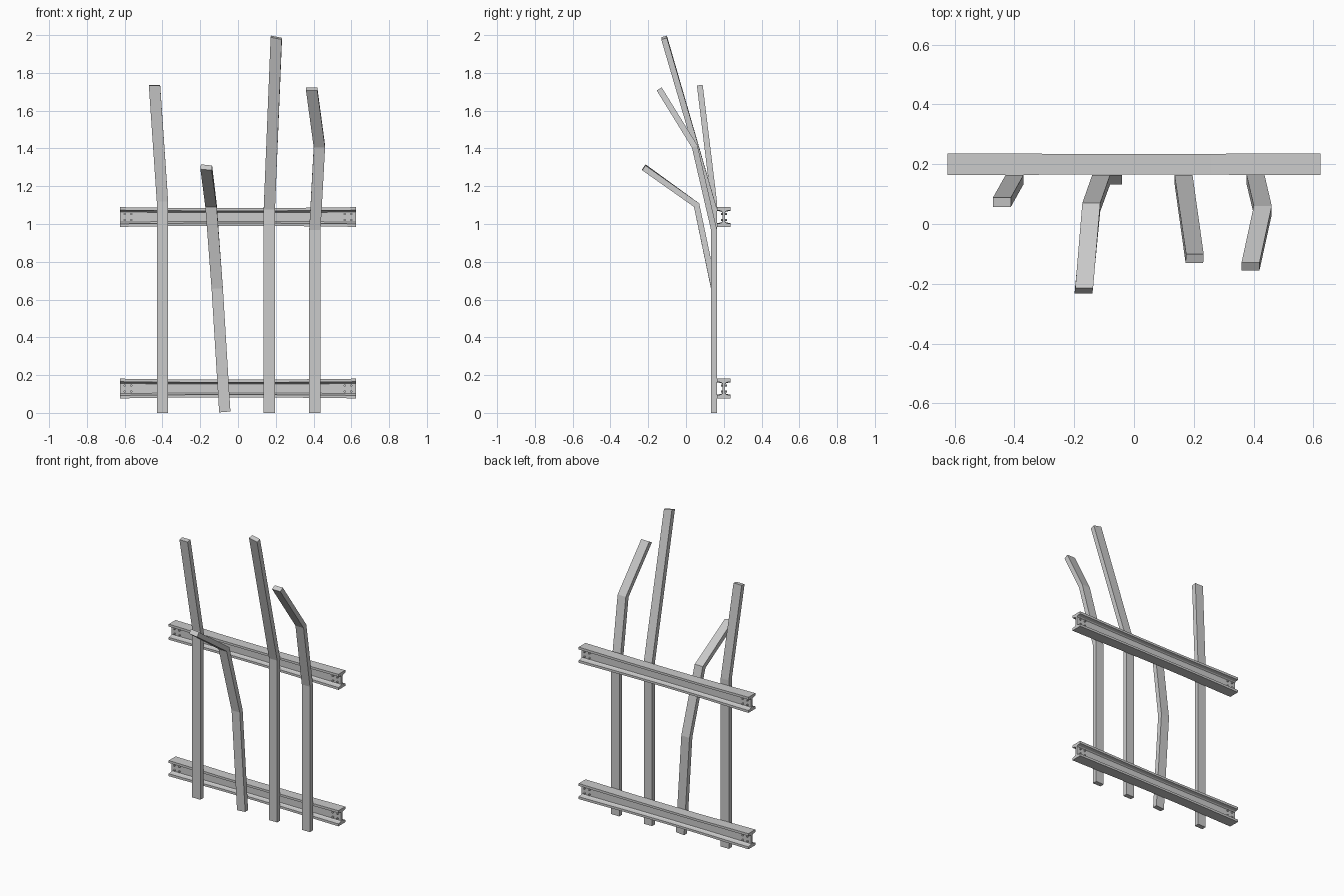
import bpy, bmesh, math
from mathutils import Vector

if "Cube" in bpy.data.objects:
    bpy.data.objects.remove(bpy.data.objects["Cube"])


def loft(name, rings):
    """Skin a list of equal-length point rings and cap both ends."""
    bm = bmesh.new()
    loops = [[bm.verts.new(p) for p in ring] for ring in rings]
    n = len(loops[0])
    for a, b in zip(loops, loops[1:]):
        for i in range(n):
            j = (i + 1) % n
            bm.faces.new((a[i], a[j], b[j], b[i]))
    bm.faces.new(loops[0][::-1])
    bm.faces.new(loops[-1])
    bmesh.ops.recalc_face_normals(bm, faces=bm.faces)
    me = bpy.data.meshes.new(name)
    bm.to_mesh(me)
    bm.free()
    ob = bpy.data.objects.new(name, me)
    bpy.context.collection.objects.link(ob)
    return ob


def post(name, path, tilts, half_w=0.03, half_t=0.0155):
    """Flat bar bent along a path with mitred corners."""
    pts = [Vector(p) for p in path]
    rings = []
    for i, p in enumerate(pts):
        into = (p - pts[i - 1]).normalized() if i else None
        out = (pts[i + 1] - p).normalized() if i < len(pts) - 1 else None
        into, out = into or out, out or into
        tangent = (into + out).normalized()
        w = Vector((math.cos(tilts[i]), 0, math.sin(tilts[i])))
        normal = w.cross(tangent).normalized()
        t = normal * half_t / max(0.5, tangent.dot(into))
        w *= half_w
        rings.append([p - w - t, p + w - t, p + w + t, p - w + t])
    return loft(name, rings)


# Bent posts
Y = 0.148
post("post_left", [(-0.40, Y, 0), (-0.40, Y, 1.12), (-0.442, 0.073, 1.735)], [0, 0, 0])
post("post_short", [(-0.07, Y, 0.005), (-0.11, Y, 0.66), (-0.143, 0.056, 1.1),
                    (-0.168, -0.223, 1.3)], [0.08, 0.06, 0, -0.1])
post("post_tall", [(0.166, Y, 0), (0.166, Y, 1.08), (0.203, -0.116, 1.987)], [0, 0, -0.2])
post("post_right", [(0.407, Y, 0), (0.407, Y, 0.97), (0.431, 0.046, 1.41),
                    (0.39, -0.142, 1.715)], [0, 0, 0, 0])

# I-beam rails, slightly crushed toward the middle
quarter = [(0.036, 0.052), (0.036, 0.036), (0.014, 0.032), (0.007, 0.026)]
profile = (quarter + [(y, -z) for y, z in quarter[::-1]]
           + [(-y, -z) for y, z in quarter] + [(-y, z) for y, z in quarter[::-1]])
stations = [(-0.625, 1, 1), (-0.52, 1, 0.98), (-0.26, 0.97, 0.91), (0, 0.95, 0.9),
            (0.26, 0.97, 0.92), (0.52, 1, 0.98), (0.625, 1, 1)]
RAIL_Y = 0.2
for label, zc in (("lower", 0.129), ("upper", 1.037)):
    loft(label + "_rail", [[(x, RAIL_Y + y * sy, zc + z * sz) for y, z in profile]
                           for x, sy, sz in stations])

    # Bolts through the web at both ends
    bm = bmesh.new()
    for side in (-1, 1):
        for bx in (0.565, 0.6):
            for bz in (-0.016, 0.016):
                made = bmesh.ops.create_cone(bm, cap_ends=True, segments=6, radius1=0.006,
                                             radius2=0.006, depth=0.032)["verts"]
                for v in made:
                    x, y, z = v.co
                    v.co = (side * bx + x, RAIL_Y + z, zc + bz + y)
    bmesh.ops.recalc_face_normals(bm, faces=bm.faces)
    me = bpy.data.meshes.new(label + "_rail_bolts")
    bm.to_mesh(me)
    bm.free()
    bpy.context.collection.objects.link(bpy.data.objects.new(label + "_rail_bolts", me))
